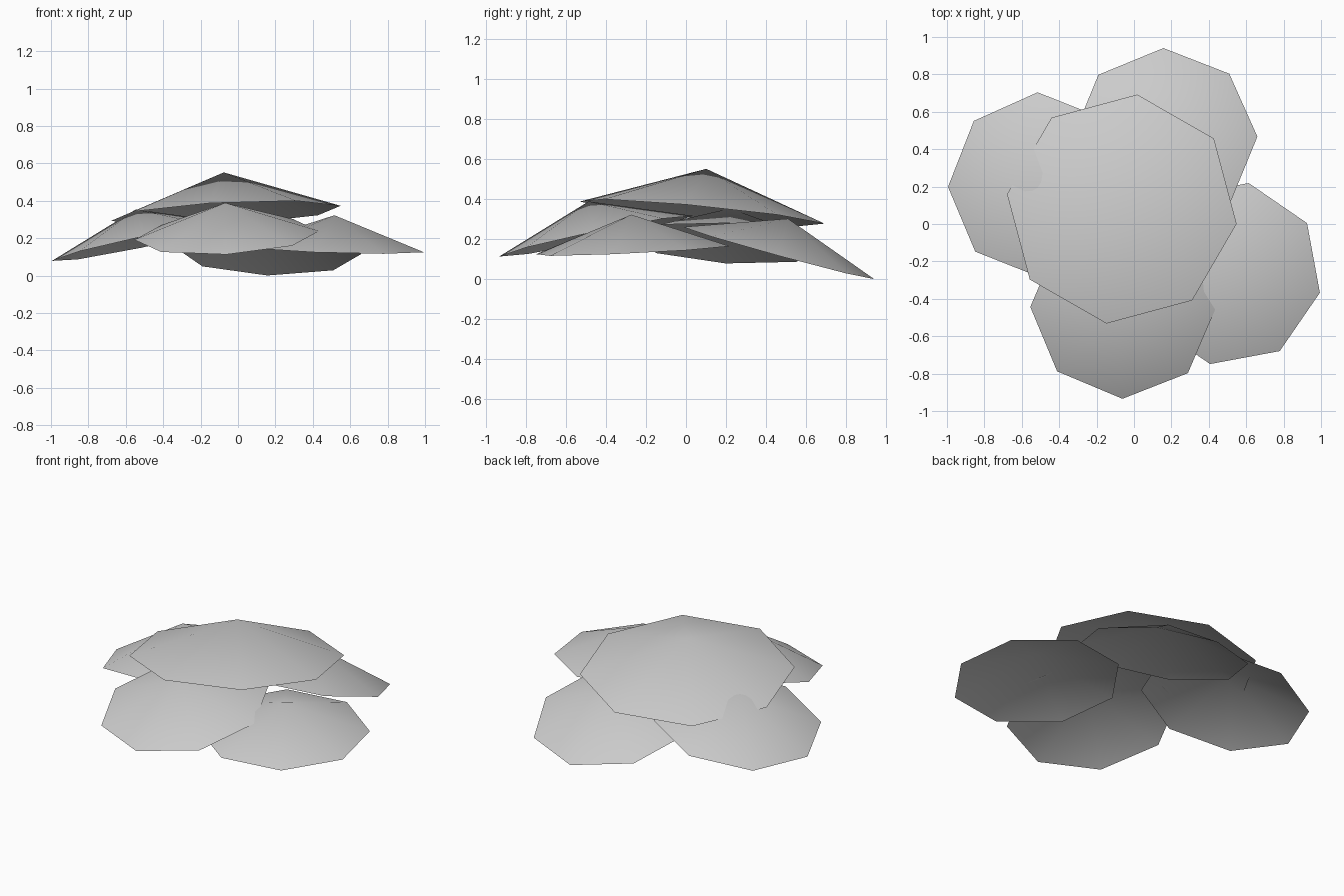
import bpy
import bmesh
from math import radians
from mathutils import Matrix, Vector

cube = bpy.data.objects.get("Cube")
if cube:
    bpy.data.objects.remove(cube)

# One plain grey for every leaf
grey = bpy.data.materials.new("leaf_grey")
grey.use_nodes = True
colour = (0.6, 0.6, 0.6, 1)
grey.diffuse_color = colour
grey.node_tree.nodes["Principled BSDF"].inputs["Base Color"].default_value = colour

SIDES = 8


def leaf(name, centre, slope, spin, radius=0.495, height=0.178):
    """Shallow eight-sided open cone whose rim plane has the given x and y slopes."""
    bm = bmesh.new()
    bmesh.ops.create_circle(bm, cap_ends=True, cap_tris=True, segments=SIDES, radius=radius)
    # Raise the hub of the fan to make the tip
    for v in bm.verts:
        if len(v.link_edges) == SIDES:
            v.co.z = height
    bm.normal_update()
    bmesh.ops.reverse_faces(bm, faces=[f for f in bm.faces if f.normal.z < 0])

    # Turn about the axis, then tilt onto the sloping plane
    normal = Vector((-slope[0], -slope[1], 1))
    tilt = Vector((0, 0, 1)).rotation_difference(normal).to_matrix().to_4x4()
    turn = Matrix.Rotation(radians(spin), 4, "Z")
    bm.transform(Matrix.Translation(centre) @ tilt @ turn)
    for f in bm.faces:
        f.smooth = True

    mesh = bpy.data.meshes.new(name)
    bm.to_mesh(mesh)
    bm.free()
    mesh.materials.append(grey)
    bpy.context.collection.objects.link(bpy.data.objects.new(name, mesh))


# Large leaf on top
leaf("top_leaf", (-0.065, 0.08, 0.333), (0.053, -0.097), -7.5, radius=0.62, height=0.22)

# Four smaller leaves fanned out beneath it
leaf("front_leaf", (-0.06, -0.45, 0.215), (0.05, 0.21), -0.5)
leaf("right_leaf", (-0.51, 0.21, 0.18), (0.21, -0.06), 1)
leaf("left_leaf", (0.51, -0.265, 0.145), (-0.031, 0.048), -12)
leaf("back_leaf", (0.165, 0.463, 0.131), (-0.028, -0.273), 0.7)
